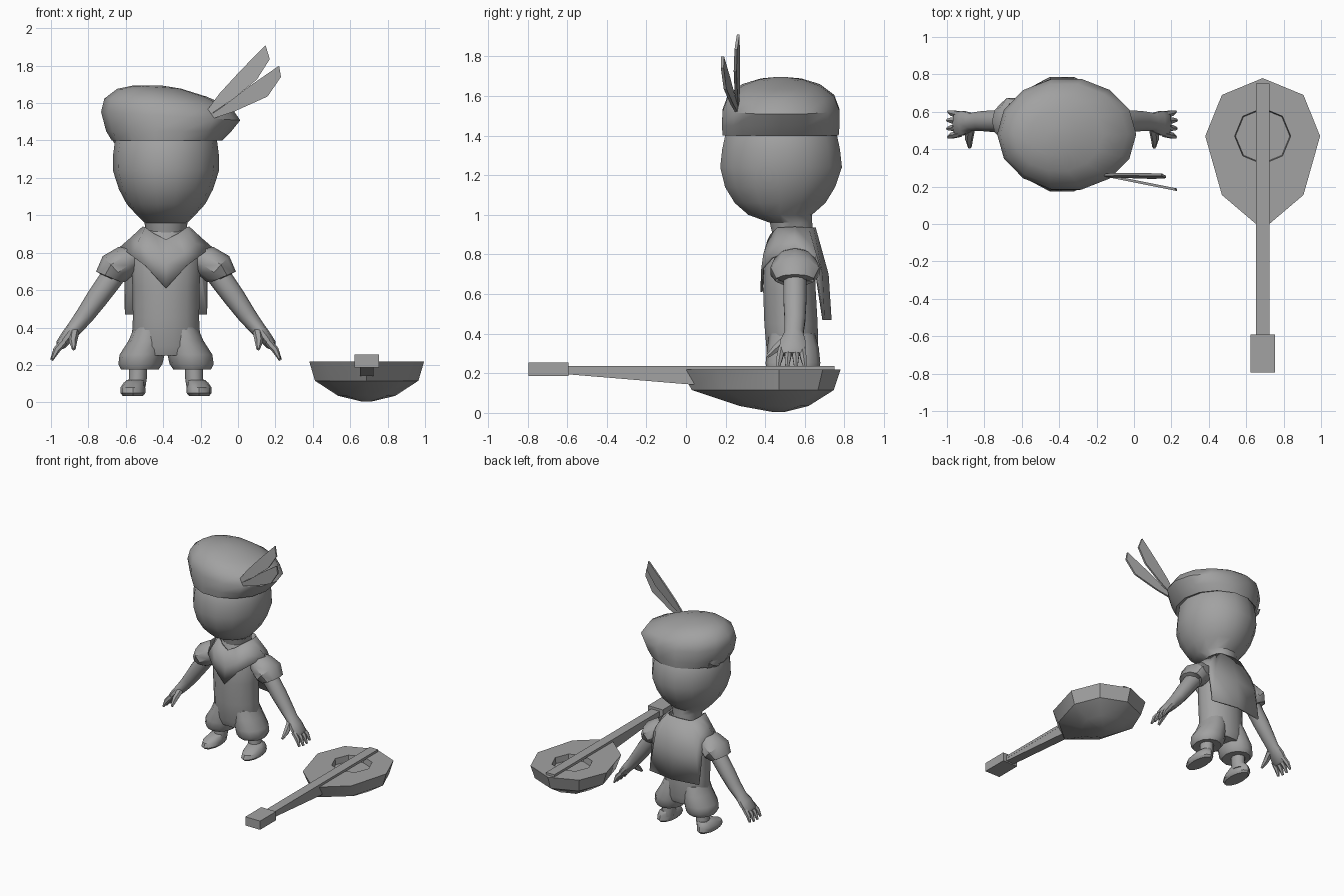
import bpy, bmesh, math
from mathutils import Vector

CX = -0.385  # centre line of the figure
grey = bpy.data.materials.new("plain_grey")
grey.diffuse_color = (0.36, 0.36, 0.36, 1)


def make(name, verts, faces, smooth=True, angle=40):
    bm = bmesh.new()
    vs = [bm.verts.new(v) for v in verts]
    for f in faces:
        bm.faces.new([vs[i] for i in f])
    bmesh.ops.recalc_face_normals(bm, faces=bm.faces)
    me = bpy.data.meshes.new(name)
    bm.to_mesh(me)
    bm.free()
    me.materials.append(grey)
    ob = bpy.data.objects.new(name, me)
    bpy.context.collection.objects.link(ob)
    if smooth:
        bpy.ops.object.select_all(action='DESELECT')
        ob.select_set(True)
        bpy.context.view_layer.objects.active = ob
        bpy.ops.object.shade_smooth_by_angle(angle=math.radians(angle))
    return ob


def skin(name, rings, closed=True, caps=True, **kw):
    """Join rings of points into a surface."""
    n = len(rings[0])
    verts = [p for r in rings for p in r]
    faces = []
    for k in range(len(rings) - 1):
        for i in range(n if closed else n - 1):
            j = (i + 1) % n
            faces.append((k * n + i, k * n + j, (k + 1) * n + j, (k + 1) * n + i))
    if caps:
        faces += [tuple(range(n)), tuple(range(len(verts) - n, len(verts)))]
    return make(name, verts, faces, **kw)


def loft(name, rows, n=14, s=1, x0=CX, **kw):
    """Rows: x offset, y, z, x radius, y radius, optional x tilt."""
    rings = []
    for x, y, z, rx, ry, *t in rows:
        ring = []
        for i in range(n):
            a = math.tau * i / n
            dx = rx * math.cos(a)
            ring.append((x0 + s * (x + dx), y + ry * math.sin(a), z + (t[0] * dx if t else 0)))
        rings.append(ring)
    return skin(name, rings, **kw)


def tube(name, rows, n=8, s=1, **kw):
    """Rows: x offset, y, z, radius in the xz plane, radius along y."""
    rings = []
    for k, (x, y, z, r, ry) in enumerate(rows):
        a, b = rows[max(k - 1, 0)], rows[min(k + 1, len(rows) - 1)]
        d = Vector((b[0] - a[0], b[1] - a[1], b[2] - a[2])).normalized()
        u = d.cross(Vector((0, 1, 0))).normalized()
        w = u.cross(d)
        ring = [Vector((x, y, z)) + u * r * math.cos(math.tau * i / n)
                + w * ry * math.sin(math.tau * i / n) for i in range(n)]
        rings.append([(CX + s * p.x, p.y, p.z) for p in ring])
    return skin(name, rings, **kw)


def box(name, x, y, z):
    v = [(a, b, c) for a in x for b in y for c in z]
    f = [(0, 1, 3, 2), (4, 5, 7, 6), (0, 1, 5, 4), (2, 3, 7, 6), (0, 2, 6, 4), (1, 3, 7, 5)]
    return make(name, v, f, smooth=False)


# Head and neck
loft("head", [(0, .54, .90, .105, .105), (0, .53, .96, .115, .11), (0, .475, 1.0, .155, .165),
              (0, .475, 1.06, .21, .235), (0, .475, 1.14, .252, .285), (0, .48, 1.24, .284, .315),
              (0, .48, 1.33, .282, .305), (0, .48, 1.42, .27, .285), (0, .48, 1.52, .2, .2)])

# Soft hat, leaning to one side, with a lower flap at its rear corner
loft("hat", [(0, .48, 1.41, .275, .295), (.005, .478, 1.40, .295, .300), (.015, .478, 1.45, .335, .305),
             (.025, .48, 1.53, .372, .302, -.06), (.01, .48, 1.60, .34, .275, -.07),
             (-.02, .48, 1.655, .24, .20, -.09), (-.05, .48, 1.685, .13, .11, -.06),
             (-.06, .48, 1.695, .03, .03)], angle=50)
tube("hat_flap", [(-.285, .50, 1.47, .02, .05), (-.255, .55, 1.405, .03, .11),
                  (-.225, .56, 1.37, .01, .06)])


# Feathers: thin curved blades
def feather(name, pts, y_of, t=.014):
    skin(name, [[(x, y_of(x, z) + o, z) for x, z in pts] for o in (-t / 2, t / 2)], smooth=False)


feather("upper_feather", [(-.185, 1.535), (-.10, 1.65), (.01, 1.77), (.147, 1.91), (.17, 1.835),
                          (.10, 1.725), (-.03, 1.62), (-.16, 1.53)],
        lambda x, z: .262 + .12 * ((z - 1.535) - 1.1 * (x + .18)))
feather("lower_feather", [(-.18, 1.515), (-.07, 1.59), (.06, 1.69), (.22, 1.80), (.23, 1.74),
                          (.158, 1.635), (-.02, 1.555), (-.17, 1.505)],
        lambda x, z: .265 - .20 * (x + .18))

# Torso
loft("torso", [(0, .54, .25, .17, .115), (0, .538, .30, .185, .133), (0, .53, .45, .177, .138),
               (0, .522, .62, .18, .136), (0, .522, .77, .185, .130), (0, .53, .85, .15, .115),
               (0, .54, .93, .105, .10)])

# Cape: neck edge, middle and hem, from front centre to back centre
edges = [
    [(0, .41, .87), (.06, .425, .90), (.11, .46, .935), (.125, .55, .94), (.115, .62, .935),
     (.09, .645, .935), (0, .655, .935)],
    [(0, .385, .74), (.10, .39, .80), (.155, .445, .85), (.19, .55, .88), (.19, .65, .83),
     (.19, .69, .70), (0, .72, .70)],
    [(0, .375, .61), (.11, .38, .73), (.185, .43, .785), (.245, .55, .832), (.225, .655, .745),
     (.22, .70, .47), (0, .735, .47)]]
cape = skin("cape", [[(CX + x, y, z) for x, y, z in e]
                     + [(CX - x, y, z) for x, y, z in e[-2:0:-1]] for e in edges], caps=False)
mod = cape.modifiers.new("thickness", 'SOLIDIFY')
mod.thickness = .012
mod.offset = -1

for s, side in ((-1, "left"), (1, "right")):
    # Puffed sleeve
    tube(side + "_sleeve", [(.15, .55, .78, .06, .07), (.215, .55, .755, .085, .11),
                            (.275, .55, .715, .092, .13), (.305, .55, .67, .075, .10),
                            (.29, .55, .68, .05, .06)], n=10, s=s)
    # Arm and palm
    tube(side + "_arm", [(.23, .55, .74, .06, .06), (.305, .55, .645, .062, .06),
                         (.37, .55, .555, .058, .06), (.43, .55, .47, .05, .055),
                         (.485, .545, .40, .042, .05), (.525, .54, .355, .036, .068),
                         (.56, .535, .31, .03, .068), (.57, .535, .295, .02, .06)], n=10, s=s)
    # Fingers and thumb
    for k, (y, ty, tip) in enumerate(((.482, .465, .93), (.518, .51, 1), (.553, .555, 1), (.585, .60, .92))):
        ex, ez = .545 + .067 * tip, .325 - .10 * tip
        tube(f"{side}_finger_{k + 1}", [(.545, y, .325, .02, .018), (.585, (y + ty) / 2, .28, .019, .018),
                                        (ex, ty, ez, .008, .009)], n=6, s=s)
    tube(side + "_thumb", [(.49, .51, .375, .026, .026), (.497, .455, .325, .022, .022),
                           (.493, .41, .285, .01, .01)], n=6, s=s)
    # Puffed trouser leg, shin and shoe
    loft(side + "_trouser_leg", [(.085, .535, .40, .085, .115), (.10, .54, .33, .10, .13),
                                 (.128, .54, .255, .12, .138), (.137, .54, .205, .118, .135),
                                 (.14, .54, .175, .10, .115), (.15, .545, .18, .05, .05)], n=12, s=s)
    loft(side + "_shin", [(.15, .55, .21, .05, .055), (.15, .55, .13, .048, .055),
                          (.16, .55, .08, .05, .06)], n=10, s=s)
    loft(side + "_shoe", [(.177, .50, .035, .055, .12), (.177, .50, .05, .067, .135),
                          (.177, .505, .08, .066, .125), (.17, .53, .105, .056, .09),
                          (.16, .55, .12, .048, .058)], n=12, s=s)

# Lute bowl with a sunken sound hole in its flat top
LX, LY = .688, .47
rim = [(0, .78), (.218, .69), (.307, .47), (.218, .155), (0, -.03), (-.218, .155), (-.307, .47), (-.218, .69)]


def hole(r, z):
    return [(LX + r * math.sin(math.tau * i / 8), LY + r * math.cos(math.tau * i / 8), z) for i in range(8)]


def shell(kx, kf, kb, z):
    return [(LX + x * kx, LY + (y - LY) * (kb if y > LY else kf), z) for x, y in rim]


skin("lute_body", [hole(.145, .17), hole(.15, .218), shell(1, 1, 1, .218), shell(.9, .88, .89, .115),
                   shell(.5, .4, .48, .035), shell(.08, .06, .08, .004)], angle=35)

# Lute neck, fingerboard and peg box
skin("lute_neck", [[(LX - w, y, .218), (LX + w, y, .218), (LX + w, y, z), (LX - w, y, z)]
                   for w, y, z in ((.036, -.60, .195), (.036, .04, .142))], smooth=False)
box("lute_fingerboard", (LX - .037, LX + .037), (-.60, .75), (.215, .236))
box("lute_peg_box", (LX - .066, LX + .066), (-.795, -.592), (.185, .255))
